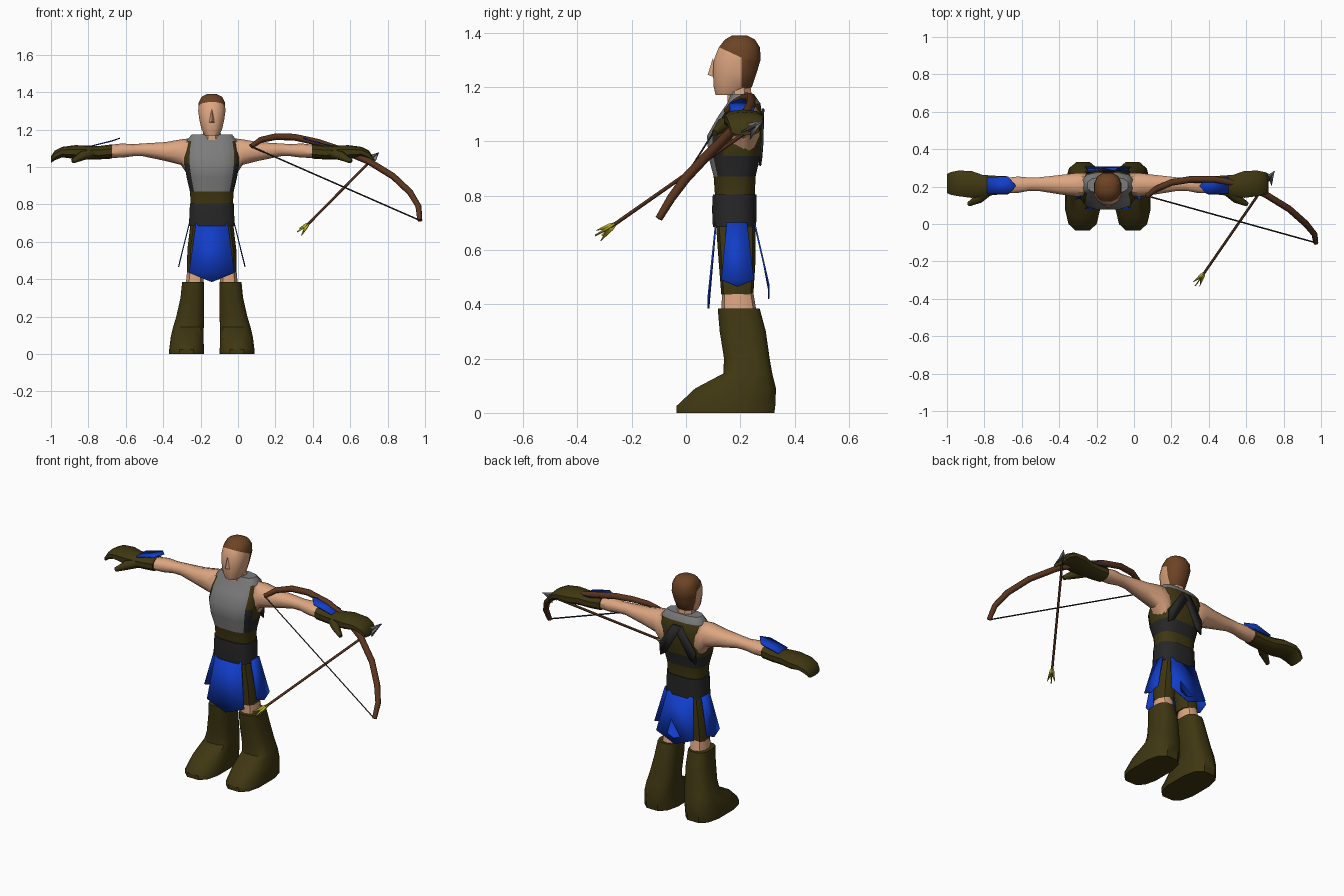
import bpy, bmesh, math
from mathutils import Vector

C = -0.14  # body centre line


def material(name, rgb):
    m = bpy.data.materials.new(name)
    m.diffuse_color = (*rgb, 1)
    return m


OLIVE = material("olive leather", (0.05, 0.038, 0.006))
SKIN = material("skin", (0.72, 0.38, 0.22))
HAIR = material("brown hair", (0.15, 0.057, 0.018))
GREY = material("grey steel", (0.2, 0.2, 0.2))
BLACK = material("black leather", (0.02, 0.02, 0.02))
BLUE = material("blue cloth", (0.006, 0.047, 0.58))
WOOD = material("bow wood", (0.1, 0.035, 0.013))
YELLOW = material("yellow feather", (0.6, 0.55, 0.03))


def finish(name, bm, mats, angle=40):
    bmesh.ops.recalc_face_normals(bm, faces=bm.faces)
    me = bpy.data.meshes.new(name)
    bm.to_mesh(me)
    bm.free()
    for m in mats:
        me.materials.append(m)
    me.shade_smooth()
    me.set_sharp_from_angle(angle=math.radians(angle))
    ob = bpy.data.objects.new(name, me)
    bpy.context.collection.objects.link(ob)
    return ob


def loft(rings, axis="z", n=12, p=2.0, s=1, paint=None):
    """Rounded rings joined to a closed skin.
    axis z: (z, cx, rx, y0, y1); axis x: (dx, cy, cz, ry, rz). s = body side."""
    bm = bmesh.new()
    loops = []
    for r in rings:
        loop = []
        for i in range(n):
            a = 2 * math.pi * (i + 0.5) / n
            c, d = [math.copysign(abs(v) ** (2 / p), v) for v in (math.cos(a), math.sin(a))]
            if axis == "z":
                z, cx, rx, y0, y1 = r
                co = (C + s * (cx + rx * c), (y0 + y1) / 2 + (y1 - y0) / 2 * d, z)
            else:
                dx, cy, cz, ry, rz = r
                co = (C + s * dx, cy + ry * c, cz + rz * d)
            loop.append(bm.verts.new(co))
        loops.append(loop)
    for k in range(len(loops) - 1):
        for i in range(n):
            j = (i + 1) % n
            f = bm.faces.new((loops[k][i], loops[k][j], loops[k + 1][j], loops[k + 1][i]))
            f.material_index = paint(k, i) if paint else 0
    bm.faces.new(loops[0])
    top = bm.faces.new(loops[-1])
    top.material_index = paint(len(loops) - 1, 0) if paint else 0
    return bm


def plate(name, pts, mats, border=0.0, thick=0.006):
    """Thin flat plate; with a border the rim takes the second material."""
    bm = bmesh.new()
    f = bm.faces.new([bm.verts.new(p) for p in pts])
    f.normal_update()
    if border:
        for rim in bmesh.ops.inset_region(bm, faces=[f], thickness=border)["faces"]:
            rim.material_index = 1
    ob = finish(name, bm, mats)
    mod = ob.modifiers.new("thickness", "SOLIDIFY")
    mod.thickness = thick
    mod.offset = 0
    return ob


def rod(name, pts, radius, mat, taper=None, res=1):
    cu = bpy.data.curves.new(name, "CURVE")
    cu.dimensions = "3D"
    cu.bevel_depth = radius
    cu.bevel_resolution = res
    cu.use_fill_caps = True
    sp = cu.splines.new("POLY")
    sp.points.add(len(pts) - 1)
    for i, q in enumerate(pts):
        sp.points[i].co = (*q, 1)
        sp.points[i].radius = taper[i] if taper else 1
    cu.materials.append(mat)
    ob = bpy.data.objects.new(name, cu)
    bpy.context.collection.objects.link(ob)


# Torso: steel front and collar, black side band, olive elsewhere
def torso_paint(k, i):
    if k >= 6:
        return 1
    if k >= 2 and i in (7, 8, 9):
        return 1
    if k == 2 or (k == 3 and i in (6, 10)):
        return 2
    return 0


finish("torso", loft([
    (0.66, 0, 0.115, 0.12, 0.25), (0.80, 0, 0.115, 0.105, 0.255),
    (0.87, 0, 0.12, 0.10, 0.258), (0.945, 0, 0.138, 0.08, 0.275),
    (1.02, 0, 0.15, 0.075, 0.285), (1.09, 0, 0.148, 0.115, 0.285),
    (1.14, 0, 0.138, 0.15, 0.275), (1.175, 0, 0.11, 0.165, 0.25)],
    p=3, paint=torso_paint), [OLIVE, GREY, BLACK])
finish("belt", loft([(0.685, 0, 0.126, 0.097, 0.26), (0.75, 0, 0.122, 0.094, 0.262),
                     (0.805, 0, 0.12, 0.097, 0.262)], p=3), [BLACK])

# Head with hair cut along a hairline
head = loft([(1.17, 0, 0.038, 0.108, 0.20), (1.20, 0, 0.056, 0.10, 0.245),
             (1.25, 0, 0.068, 0.097, 0.262), (1.30, 0, 0.075, 0.10, 0.277),
             (1.345, 0, 0.072, 0.118, 0.275), (1.375, 0, 0.057, 0.142, 0.255),
             (1.39, 0, 0.028, 0.17, 0.225)], p=2.4)
hairline = Vector((0, 0.42, 0.9))
for co, no in (((C, 0.205, 1.2), (0, 1, 0)), ((C, 0.125, 1.345), hairline)):
    bmesh.ops.bisect_plane(head, geom=head.verts[:] + head.edges[:] + head.faces[:],
                           plane_co=co, plane_no=no)
for f in head.faces:
    c = f.calc_center_median()
    f.material_index = int(c.y > 0.205 and c.z > 1.172 or (c - Vector((c.x, 0.125, 1.345))).dot(hairline) > 0)
finish("head", head, [SKIN, HAIR])
finish("neck", loft([(1.12, 0, 0.058, 0.15, 0.25), (1.22, 0, 0.048, 0.15, 0.24)], n=8), [SKIN])
nose = bmesh.new()
nv = [nose.verts.new((C + x, y, z)) for x, y, z in
      ((0, 0.1, 1.31), (-0.017, 0.103, 1.236), (0.017, 0.103, 1.236), (0, 0.08, 1.245))]
for t in ((0, 1, 3), (0, 3, 2), (1, 2, 3), (0, 2, 1)):
    nose.faces.new([nv[i] for i in t])
finish("nose", nose, [SKIN])

for s, side in ((1, "left"), (-1, "right")):
    # Arm, glove, thumb and wrist guard
    finish(side + "_arm", loft([
        (0.10, 0.212, 1.05, 0.06, 0.095), (0.13, 0.212, 1.055, 0.064, 0.097),
        (0.165, 0.21, 1.08, 0.066, 0.068), (0.25, 0.21, 1.083, 0.055, 0.05),
        (0.37, 0.213, 1.092, 0.038, 0.034), (0.42, 0.213, 1.09, 0.037, 0.032),
        (0.48, 0.21, 1.088, 0.046, 0.038), (0.56, 0.205, 1.083, 0.042, 0.034)],
        "x", 10, 2.2, s), [SKIN])
    finish(side + "_glove", loft([
        (0.535, 0.207, 1.083, 0.05, 0.038), (0.60, 0.207, 1.077, 0.053, 0.036),
        (0.67, 0.205, 1.078, 0.06, 0.037), (0.73, 0.212, 1.08, 0.075, 0.037),
        (0.80, 0.217, 1.08, 0.071, 0.028), (0.84, 0.217, 1.062, 0.063, 0.026),
        (0.86, 0.217, 1.04, 0.053, 0.018)], "x", 10, 2.5, s), [OLIVE])
    rod(side + "_thumb", [(C + s * x, y, z) for x, y, z in
        ((0.64, 0.18, 1.075), (0.69, 0.135, 1.06), (0.745, 0.105, 1.03))],
        0.03, OLIVE, (1, 0.85, 0.4))
    plate(side + "_wrist_guard", [(C + s * x, y, z) for x, y, z in
        ((0.49, 0.203, 1.155), (0.535, 0.255, 1.14), (0.645, 0.25, 1.112),
         (0.645, 0.162, 1.112), (0.53, 0.16, 1.14))], [BLUE])
    # Leg
    finish(side + "_shorts", loft([
        (0.435, 0.085, 0.05, 0.13, 0.248), (0.56, 0.077, 0.056, 0.12, 0.256),
        (0.70, 0.058, 0.058, 0.11, 0.255)], n=10, p=2.5, s=s), [OLIVE])
    finish(side + "_knee", loft([
        (0.36, 0.092, 0.05, 0.13, 0.262), (0.46, 0.087, 0.046, 0.133, 0.245)],
        n=10, p=2.3, s=s), [SKIN])
    finish(side + "_boot", loft([
        (0.0, 0.135, 0.095, -0.04, 0.33), (0.025, 0.135, 0.095, -0.04, 0.333),
        (0.09, 0.132, 0.09, 0.03, 0.335), (0.145, 0.125, 0.084, 0.135, 0.32),
        (0.20, 0.116, 0.076, 0.138, 0.31), (0.30, 0.104, 0.065, 0.122, 0.296),
        (0.385, 0.10, 0.06, 0.115, 0.273)], p=2.9, s=s), [OLIVE])
    # Side skirt panel and crossed back strap
    plate(side + "_skirt_panel", [(C + s * x, y, z) for x, y, z in
        ((0.12, 0.15, 0.70), (0.12, 0.225, 0.70), (0.172, 0.25, 0.49),
         (0.178, 0.19, 0.465), (0.172, 0.13, 0.49))], [BLUE, GREY], 0.007)
    plate(side + "_back_strap", [(C + s * x, y, z) for x, y, z in
        ((-0.03, 0.284, 1.12), (0.03, 0.284, 1.12), (0.118, 0.28, 0.985),
         (0.118, 0.272, 0.91), (0.08, 0.276, 0.935))], [BLACK], thick=0.009)

# Front and back skirt panels
for name, yt, yb, zb in (("front", 0.11, 0.083, 0.0), ("back", 0.252, 0.305, 0.035)):
    plate(name + "_skirt_panel", [(C + x, y, z) for x, y, z in
        ((-0.085, yt, 0.70), (0.085, yt, 0.70), (0.122, yb, 0.435 + zb),
         (0, yb, 0.385 + zb), (-0.122, yb, 0.435 + zb))], [BLUE, GREY], 0.009)

# Bow and string
bow = [(0.07, 0.15, 1.11), (0.12, 0.188, 1.145), (0.20, 0.222, 1.162), (0.30, 0.238, 1.16),
       (0.43, 0.238, 1.132), (0.57, 0.212, 1.085), (0.70, 0.16, 1.03), (0.83, 0.08, 0.95),
       (0.92, 0.0, 0.865), (0.965, -0.055, 0.79), (0.972, -0.10, 0.715)]
rod("bow", bow, 0.018, WOOD, [0.75, 0.9] + [1] * 7 + [0.9, 0.75], 2)
rod("bowstring", [bow[0], bow[-1]], 0.004, BLACK, res=0)

# Arrow
d = Vector((0.69, 1, 0.7)).normalized()
u = d.cross(Vector((0, 0, 1))).normalized()
v = d.cross(u)
tail = Vector((0.38, -0.255, 0.70))
tip = tail + d * 0.755
rod("arrow_shaft", [tail - d * 0.03, tip - d * 0.04], 0.007, WOOD)
for i, w in enumerate((u, v)):
    plate(f"arrow_head_{i}", [tip, tip - d * 0.085 + w * 0.032, tip - d * 0.06,
                              tip - d * 0.085 - w * 0.032], [GREY])
    end = tail - d * 0.095
    plate(f"arrow_feather_{i}", [tail + d * 0.01, tail - d * 0.03 + w * 0.014, end + w * 0.022,
                                 end + d * 0.045, end - w * 0.022, tail - d * 0.03 - w * 0.014], [YELLOW])
